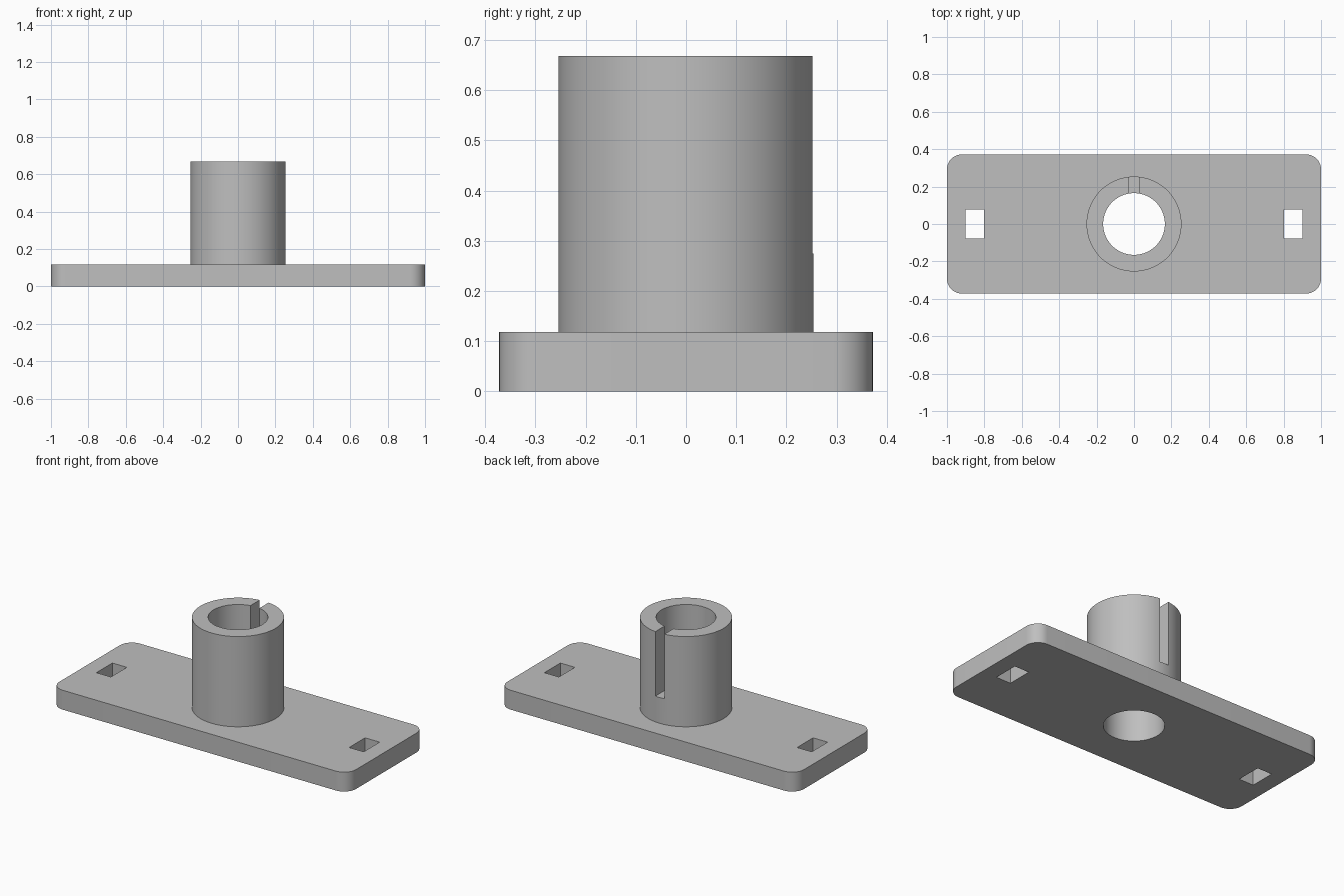
import bpy
import bmesh
from math import radians

default = bpy.data.objects.get("Cube")
if default:
    bpy.data.objects.remove(default, do_unlink=True)

PLATE_TOP, TUBE_TOP = 0.118, 0.668
SLOT_BOTTOM = 0.275

grey = bpy.data.materials.new("mid grey")
grey.use_nodes = True
colour = (0.52, 0.52, 0.52, 1)
grey.diffuse_color = colour
grey.node_tree.nodes["Principled BSDF"].inputs["Base Color"].default_value = colour


def make_object(name, bm):
    mesh = bpy.data.meshes.new(name)
    bm.to_mesh(mesh)
    bm.free()
    mesh.materials.append(grey)
    obj = bpy.data.objects.new(name, mesh)
    bpy.context.collection.objects.link(obj)
    return obj


def box(name, low, high, corner=0):
    """Box between two corners, with optionally rounded upright edges."""
    bm = bmesh.new()
    bmesh.ops.create_cube(bm, size=1)
    for v in bm.verts:
        v.co = [a if c < 0 else b for c, a, b in zip(v.co, low, high)]
    if corner:
        upright = [e for e in bm.edges
                   if abs(e.verts[0].co.z - e.verts[1].co.z) > 0.01]
        bmesh.ops.bevel(bm, geom=upright, offset=corner, segments=12,
                        profile=0.5, affect='EDGES')
    return make_object(name, bm)


def cylinder(name, radius, bottom, top):
    bm = bmesh.new()
    bmesh.ops.create_cone(bm, cap_ends=True, segments=96, radius1=radius,
                          radius2=radius, depth=top - bottom)
    bmesh.ops.translate(bm, verts=bm.verts, vec=(0, 0, (bottom + top) / 2))
    return make_object(name, bm)


def combine(target, tool, operation):
    """Apply a boolean and discard the tool."""
    tool.hide_render = True
    mod = target.modifiers.new(operation.lower(), 'BOOLEAN')
    mod.operation, mod.solver, mod.object = operation, 'EXACT', tool
    bpy.context.view_layer.objects.active = target
    bpy.ops.object.modifier_apply(modifier=mod.name)
    bpy.data.objects.remove(tool, do_unlink=True)


# Rounded base plate with the upright sleeve joined to it
body = box("flanged_sleeve", (-1, -0.372, 0), (1, 0.372, PLATE_TOP), 0.08)
combine(body, cylinder("sleeve", 0.254, PLATE_TOP / 2, TUBE_TOP), 'UNION')

# Through bore
combine(body, cylinder("bore_cutter", 0.165, -0.1, TUBE_TOP + 0.1), 'DIFFERENCE')

# Slot in the back wall of the sleeve
combine(body, box("slot_cutter", (-0.03, 0.05, SLOT_BOTTOM),
                  (0.03, 0.35, TUBE_TOP + 0.1)), 'DIFFERENCE')

# Rectangular mounting holes near both ends
for side in (-1, 1):
    x = side * 0.852
    combine(body, box("hole_cutter", (x - 0.049, -0.077, -0.1),
                      (x + 0.049, 0.077, PLATE_TOP + 0.1)), 'DIFFERENCE')

# Smooth round walls, crisp edges
bpy.ops.object.select_all(action='DESELECT')
body.select_set(True)
bpy.context.view_layer.objects.active = body
bpy.ops.object.shade_smooth_by_angle(angle=radians(30))
